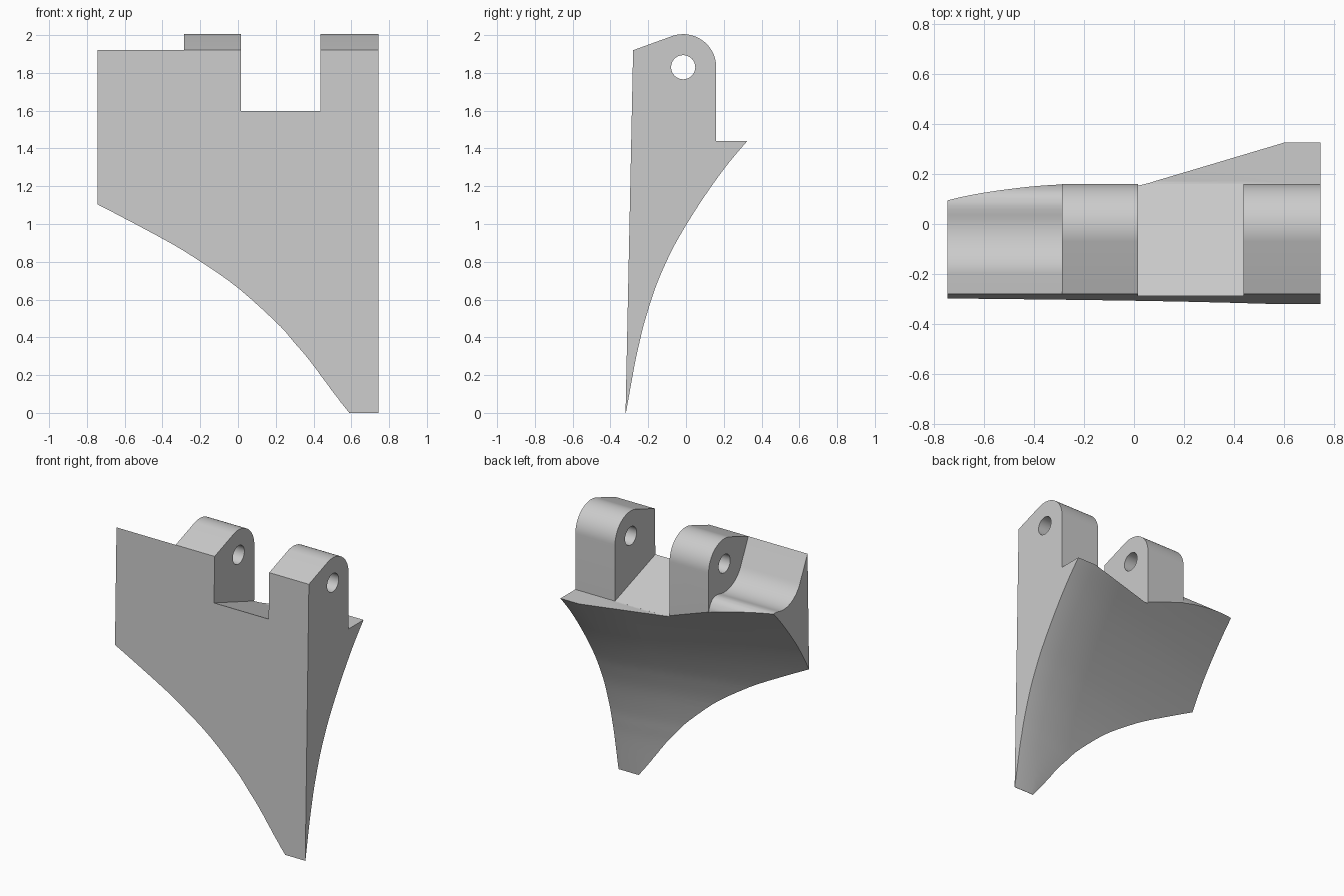
import bpy, bmesh, math
from mathutils import Vector

cube = bpy.data.objects.get("Cube")
if cube:
    bpy.data.objects.remove(cube, do_unlink=True)

HALF = 0.745                # half the width
PIN = (-0.015, 1.83)        # hinge pin centre (y, z)


def arc(radius, start, end, steps):
    """Points of an arc about the hinge pin."""
    angles = [math.radians(start + (end - start) * i / steps) for i in range(steps + 1)]
    return [(PIN[0] + radius * math.cos(a), PIN[1] + radius * math.sin(a)) for a in angles]


def smooth_path(pts, steps=4):
    """Pass a smooth curve through the points."""
    v = [Vector(p) for p in pts]
    v = [2 * v[0] - v[1]] + v + [2 * v[-1] - v[-2]]
    out = []
    for a, b, c, d in zip(v, v[1:], v[2:], v[3:]):
        for i in range(steps):
            t = i / steps
            out.append(0.5 * (2 * b + (c - a) * t + (2 * a - 5 * b + 4 * c - d) * t * t
                              + (3 * b - a - 3 * c + d) * t ** 3))
    return [tuple(p) for p in out] + [tuple(pts[-1])]


def sweep(name, profile, stations, shift=lambda x, z: 0.0):
    """Sweep a closed (y, z) profile along x, optionally sliding it in y."""
    bm = bmesh.new()
    rings = [[bm.verts.new((x, y + shift(x, z), z)) for y, z in profile] for x in stations]
    n = len(profile)
    for r, s in zip(rings, rings[1:]):
        for i in range(n):
            j = (i + 1) % n
            bm.faces.new((r[i], r[j], s[j], s[i]))
    bm.faces.new(rings[0])
    bm.faces.new(rings[-1])
    bmesh.ops.recalc_face_normals(bm, faces=bm.faces)
    mesh = bpy.data.meshes.new(name)
    bm.to_mesh(mesh)
    bm.free()
    obj = bpy.data.objects.new(name, mesh)
    bpy.context.collection.objects.link(obj)
    return obj


def cut(target, cutter):
    cutter.hide_render = True
    mod = target.modifiers.new(cutter.name, 'BOOLEAN')
    mod.operation = 'DIFFERENCE'
    mod.solver = 'EXACT'
    mod.object = cutter
    bpy.context.view_layer.objects.active = target
    bpy.ops.object.modifier_apply(modifier=mod.name)
    bpy.data.objects.remove(cutter, do_unlink=True)


# Full-width block with the rounded hinge top and the rear ledge
block = [(-0.32, 0), (0.4, 0), (0.4, 1.44), (0.16, 1.44)] + arc(0.175, 0, 108, 20) + [(-0.28, 1.92)]
bracket = sweep("hinge_bracket", block, (-HALF, HALF))

# Curved underside, sweeping forward towards the right end
under = smooth_path([(-0.34, -0.12), (-0.318, 0), (-0.273, 0.25), (-0.247, 0.37), (-0.22, 0.48),
                     (-0.163, 0.66), (-0.104, 0.8), (-0.043, 0.92), (0.067, 1.1), (0.2, 1.29),
                     (0.325, 1.44), (0.43, 1.555), (0.51, 1.635), (0.65, 1.77)])
under += [(1.5, 1.77), (1.5, -0.12)]
cut(bracket, sweep("underside_cutter", under, (0.9, 0.6, 0.3, 0, -0.3, -0.6, -0.9),
                   lambda x, z: -(0.19 + 0.075 * z) * max(0, 0.6 - x)))

# Clearance channel beside the hinge, with a rounded rear lip
channel = [(-0.32, 2.003), (-0.28, 1.92)] + arc(0.2, 205.6, 285, 16)
channel += smooth_path([(0.06, 1.642), (0.085, 1.642), (0.115, 1.632), (0.14, 1.605),
                        (0.157, 1.56), (0.165, 1.45)])
channel += [(0.6, 1.45), (0.6, 2.2), (-0.32, 2.2)]
cut(bracket, sweep("channel_cutter", channel, (-0.9, -0.287)))

# Slot between the two lugs, with a sloping floor
slot = [(-0.5, 1.672), (0.162, 1.4395), (0.6, 1.46), (0.6, 2.2), (-0.5, 2.2)]
cut(bracket, sweep("slot_cutter", slot, (0.015, 0.438)))

# Pin hole through both lugs
cut(bracket, sweep("pin_hole_cutter", arc(0.064, 0, 348.75, 31), (-0.9, 0.9)))

# Finish
grey = bpy.data.materials.new("light grey")
grey.use_nodes = True
colour = (0.6, 0.6, 0.6, 1)
grey.diffuse_color = colour
grey.node_tree.nodes["Principled BSDF"].inputs["Base Color"].default_value = colour
bracket.data.materials.clear()
bracket.data.materials.append(grey)
bpy.ops.object.select_all(action='DESELECT')
bracket.select_set(True)
bpy.context.view_layer.objects.active = bracket
bpy.ops.object.shade_smooth_by_angle(angle=math.radians(30))
